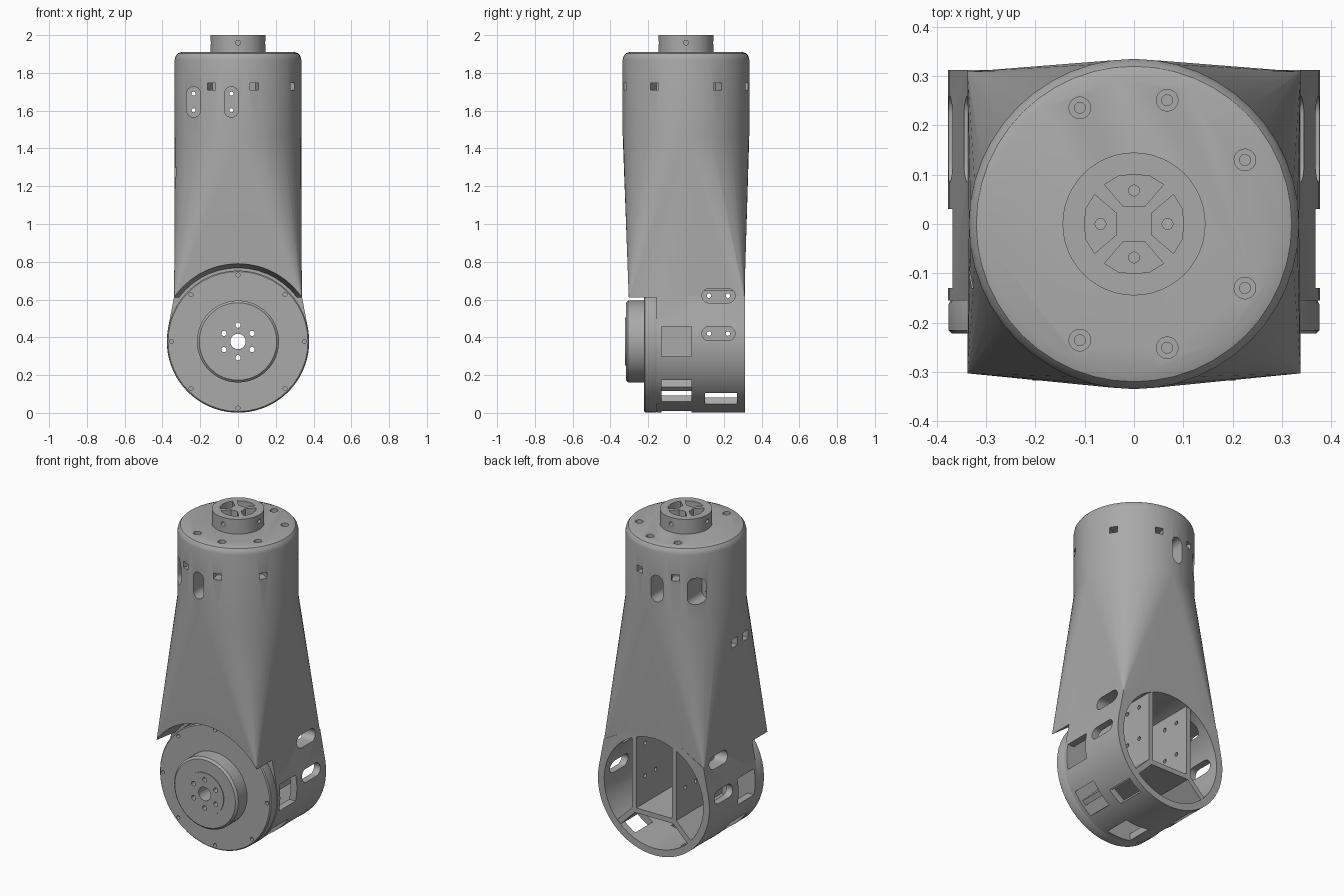
import bpy, bmesh
from math import cos, sin, pi, radians
from mathutils import Matrix, Vector

if "Cube" in bpy.data.objects:
    bpy.data.objects.remove(bpy.data.objects["Cube"])

grey = bpy.data.materials.new("satin_grey")
grey.use_nodes = True
grey.diffuse_color = (0.4, 0.4, 0.4, 1)
grey.node_tree.nodes["Principled BSDF"].inputs["Base Color"].default_value = (0.4, 0.4, 0.4, 1)

AXIS_Z = 0.378          # height of the barrel axis
BARREL_R = 0.377


def circle(r, cx=0, cy=0, n=48):
    return [(cx + r * cos(2 * pi * i / n), cy + r * sin(2 * pi * i / n)) for i in range(n)]


def rect(x0, x1, y0, y1):
    return [(x0, y0), (x1, y0), (x1, y1), (x0, y1)]


def stadium(c0, c1, r):
    return circle(r, *c0, n=24) + circle(r, *c1, n=24)


def place(axis, p, h):
    return {"x": (h, *p), "y": (p[0], h, p[1]), "z": (*p, h)}[axis]


def hull(points):
    bm = bmesh.new()
    for p in points:
        bm.verts.new(p)
    res = bmesh.ops.convex_hull(bm, input=bm.verts)
    loose = {g for g in res["geom_interior"] + res["geom_unused"] if isinstance(g, bmesh.types.BMVert)}
    bmesh.ops.delete(bm, geom=list(loose), context="VERTS")
    bmesh.ops.dissolve_limit(bm, angle_limit=0.002, verts=bm.verts, edges=bm.edges)
    bmesh.ops.recalc_face_normals(bm, faces=bm.faces)
    return bm


def prism(pts, axis, lo, hi, m=None):
    """Convex outline pushed along an axis, then optionally moved by a matrix."""
    bm = hull([place(axis, p, h) for h in (lo, hi) for p in pts])
    if m:
        bm.transform(m)
    return bm


def lathe(profile, axis, centre=(0, 0)):
    """Convex stack of rings given as (radius, height)."""
    return hull([place(axis, p, h) for r, h in profile for p in circle(r, *centre)])


def make(name, *parts):
    me = bpy.data.meshes.new(name)
    whole = bmesh.new()
    for bm in parts:
        tmp = bpy.data.meshes.new("tmp")
        bm.to_mesh(tmp)
        bm.free()
        whole.from_mesh(tmp)
        bpy.data.meshes.remove(tmp)
    whole.to_mesh(me)
    whole.free()
    me.materials.append(grey)
    ob = bpy.data.objects.new(name, me)
    bpy.context.scene.collection.objects.link(ob)
    return ob


def boolean(ob, operation, *parts):
    tool = make("cutter", *parts)
    tool.hide_render = True
    mod = ob.modifiers.new("cut", "BOOLEAN")
    mod.operation, mod.object, mod.solver, mod.use_self = operation, tool, "EXACT", True
    bpy.context.view_layer.update()
    dg = bpy.context.evaluated_depsgraph_get()
    me = bpy.data.meshes.new_from_object(ob.evaluated_get(dg))
    ob.modifiers.clear()
    ob.data = me
    bpy.data.objects.remove(tool)


def spin(deg, axis="Z"):
    return Matrix.Rotation(radians(deg), 4, axis)


# Tapered arm: square foot lofted to a round neck, then a rounded shoulder
foot = rect(-0.338, 0.338, -0.303, 0.309)
arm = hull([(x, y, 0.61) for x, y in foot] + [(x, y, 1.47) for x, y in circle(0.335)])
top = max(arm.faces, key=lambda f: f.calc_center_median().z)
ring, radius = top, 0.335
for r, z in [(0.335, 1.87), (0.331, 1.888), (0.32, 1.903), (0.3, 1.91)]:
    ring = bmesh.ops.extrude_discrete_faces(arm, faces=[ring])["faces"][0]
    for v in ring.verts:
        v.co = (v.co.x * r / radius, v.co.y * r / radius, z)
    radius = r
bmesh.ops.recalc_face_normals(arm, faces=arm.faces)
body = make("arm_body", arm)

# Arched clearance above the flange, then the barrel joined on
boolean(body, "DIFFERENCE", hull(
    [place("y", p, h) for r, h in ((0.425, -0.4), (0.39, -0.157)) for p in circle(r, 0, AXIS_Z)]))
barrel = circle(BARREL_R, 0, AXIS_Z, 72) + [(-0.3375, 0.62), (0.3375, 0.62)]
boolean(body, "UNION", prism(barrel, "y", -0.155, 0.312))
boolean(body, "DIFFERENCE", prism(circle(0.335, 0, AXIS_Z), "y", -0.135, 0.5))

# Side slots and windows through the barrel wall
cuts = [prism(stadium((0.122, z), (0.222, z), 0.038), "x", s * 0.2, s * 0.5)
        for z in (0.42, 0.62) for s in (-1, 1)]
to_axis = Matrix.Translation((0, 0, AXIS_Z))
for a in (0, 45, 90, 135, 180):
    cuts.append(prism(rect(-0.13, 0.03, -0.08, 0.08), "x", 0.29, 0.45, to_axis @ spin(a, "Y")))
for a in (54, 126):
    cuts.append(prism(rect(0.1, 0.27, -0.05, 0.05), "x", 0.29, 0.45, to_axis @ spin(a, "Y")))
boolean(body, "DIFFERENCE", *cuts)

# Neck slots, small radial windows and the two cable windows
cuts = [prism(stadium((x, 1.602), (x, 1.69), 0.037), "y", s * 0.13, s * 0.5)
        for x in (-0.235, -0.035) for s in (-1, 1)]
cuts += [prism(rect(y - 0.03, y + 0.03, 1.25, 1.3), "x", -0.45, -0.25) for y in (0.01, -0.1)]
screw_angles = (30, 75, 115, -115, -75, -30)
for a in screw_angles:
    cuts.append(prism(rect(-0.023, 0.023, 1.71, 1.747), "x", 0.27, 0.4, spin(a)))
boolean(body, "DIFFERENCE", *cuts)
boolean(body, "DIFFERENCE", *[prism(circle(0.011, x, z, 12), "y", -0.2, 0.2)
                              for x in (-0.235, -0.035) for z in (1.602, 1.69)])

# Counterbored screw holes on the shoulder
for r, depth in ((0.022, 0.03), (0.011, 0.08)):
    boolean(body, "DIFFERENCE", *[prism(circle(r, 0.26, 0, 20), "z", 1.91 - depth, 2, spin(a))
                                  for a in screw_angles])

# Inner frame: open-topped box with two diagonal braces
frame = make("inner_frame",
             prism(rect(-0.15, -0.12, 0.225, 0.69), "y", -0.14, 0.308),
             prism(rect(0.12, 0.15, 0.225, 0.69), "y", -0.14, 0.308),
             prism(rect(-0.12, 0.12, 0.225, 0.255), "y", -0.14, 0.308),
             *[prism([(s * 0.12, 0.235), (s * 0.145, 0.255), (s * 0.263, 0.137), (s * 0.24, 0.115)],
                     "y", -0.14, 0.308) for s in (-1, 1)])
boolean(frame, "DIFFERENCE", *[prism(circle(0.012, y, z, 12), "x", -0.3, 0.3)
                               for y in (0.122, 0.222) for z in (0.42, 0.62)])

# Front flange with rim screw holes
flange = make("front_flange", lathe([(0.37, -0.222), (0.376, -0.216), (0.376, -0.163), (0.37, -0.15)],
                                    "y", (0, AXIS_Z)))
rim = [prism(circle(0.011, 0.352, 0, 12), "y", -0.3, -0.19, to_axis @ spin(45 * i, "Y")) for i in range(8)]
boolean(flange, "DIFFERENCE", *rim)

# Output hub on the flange
hub = make("output_hub", lathe([(0.205, -0.318), (0.217, -0.306), (0.217, -0.21)], "y", (0, AXIS_Z)))
boolean(hub, "UNION", prism(circle(0.128, 0, AXIS_Z), "y", -0.322, -0.25))


def bores():
    return [prism(circle(0.041, 0, AXIS_Z, 32), "y", -0.5, 0)] + [
        prism(circle(0.014, 0, 0.086, 16), "y", -0.5, 0, to_axis @ spin(60 * i, "Y")) for i in range(6)]


for ob in (body, flange, hub):
    boolean(ob, "DIFFERENCE", *bores())

# Top coupling with four pockets, screw holes and side holes
coupling = make("top_coupling", prism(circle(0.145), "z", 1.9, 2.0))
pocket = [(-0.022, 0.036), (0.022, 0.036), (0.06, 0.08), (0.032, 0.097), (0, 0.101), (-0.032, 0.097), (-0.06, 0.08)]
boolean(coupling, "DIFFERENCE", *[prism(pocket, "z", 1.94, 2.1, spin(90 * i)) for i in range(4)])
boolean(coupling, "DIFFERENCE",
        *[prism(circle(0.011, 0, 0.068, 16), "z", 1.91, 1.96, spin(90 * i)) for i in range(4)],
        *[prism(circle(0.013, 0, 1.96, 16), "x", 0.11, 0.2, spin(90 * i)) for i in range(4)])

# Smooth the round surfaces, keep hard edges
for ob in (body, frame, flange, hub, coupling):
    bpy.ops.object.select_all(action="DESELECT")
    ob.select_set(True)
    bpy.context.view_layer.objects.active = ob
    bpy.ops.object.shade_smooth_by_angle(angle=radians(25))
